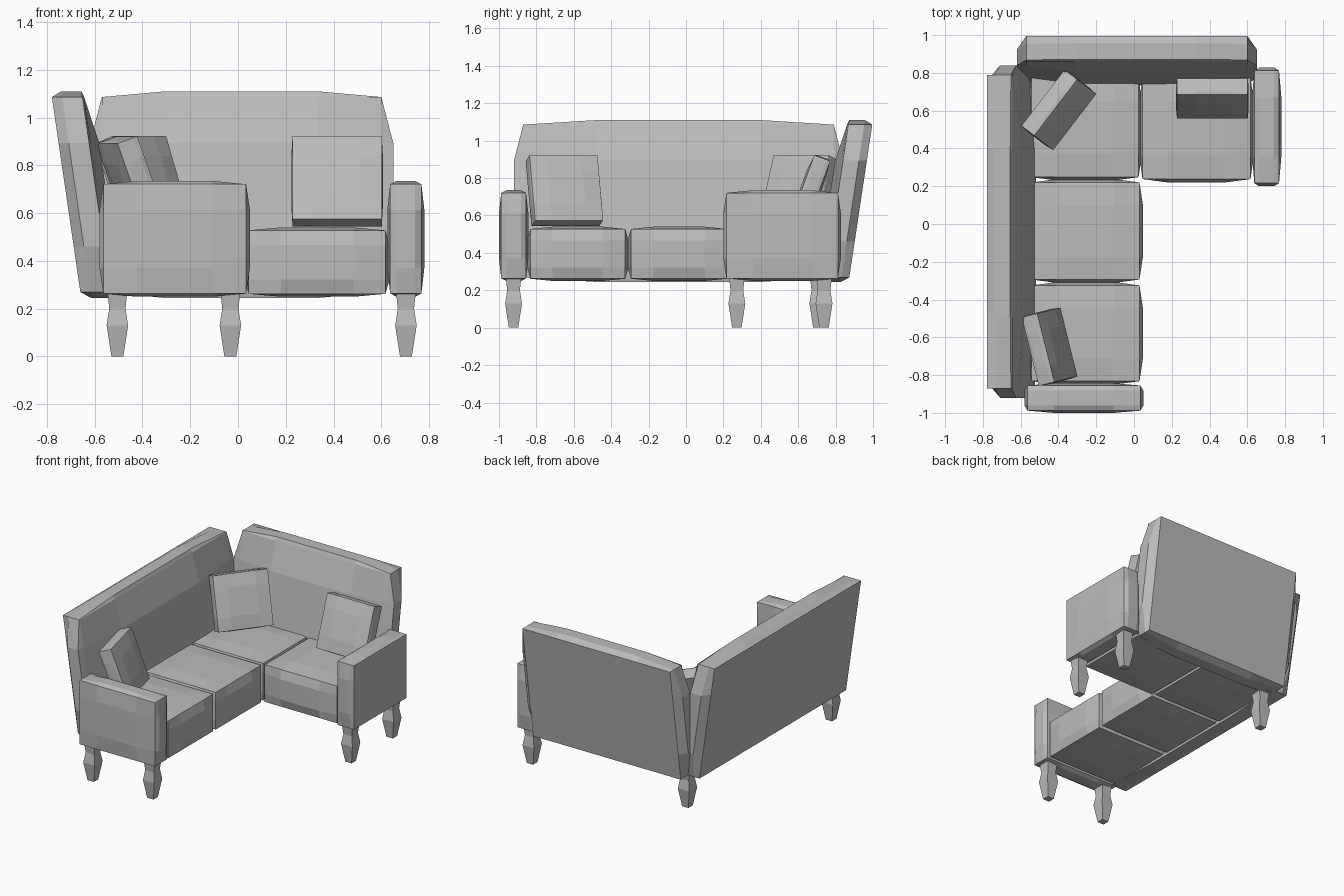
import bpy, bmesh, math
from mathutils import Matrix, Vector

if "Cube" in bpy.data.objects:
    bpy.data.objects.remove(bpy.data.objects["Cube"])

fabric = bpy.data.materials.new("grey fabric")
fabric.diffuse_color = (0.5, 0.5, 0.5, 1)
fabric.use_nodes = True
fabric.node_tree.nodes["Principled BSDF"].inputs["Base Color"].default_value = fabric.diffuse_color
STEPS = (-1, -0.5, 0.5, 1)


def finish(name, bm):
    bmesh.ops.recalc_face_normals(bm, faces=bm.faces)
    me = bpy.data.meshes.new(name)
    bm.to_mesh(me)
    bm.free()
    me.materials.append(fabric)
    ob = bpy.data.objects.new(name, me)
    bpy.context.collection.objects.link(ob)
    return ob


def padded_box(name, lo, hi, inset, warp=lambda p, u: p):
    """Box of 3x3 patches per side; its edges are drawn in so the faces bulge."""
    lo, hi = Vector(lo), Vector(hi)
    mid, half = (lo + hi) / 2, (hi - lo) / 2
    bm = bmesh.new()
    verts = {}

    def vert(u):
        if u not in verts:
            on_edge = sum(abs(c) == 1 for c in u) > 1
            p = Vector([u[k] * half[k] for k in range(3)])
            for k in range(3):
                if on_edge and abs(u[k]) == 1:
                    p[k] -= u[k] * inset[k]
            verts[u] = bm.verts.new(warp(p + mid, u))
        return verts[u]

    for axis in range(3):
        for side in (-1, 1):
            for i in range(3):
                for j in range(3):
                    quad = []
                    for a, b in ((i, j), (i + 1, j), (i + 1, j + 1), (i, j + 1)):
                        u = [STEPS[a], STEPS[b]]
                        u.insert(axis, side)
                        quad.append(vert(tuple(u)))
                    bm.faces.new(quad)
    return finish(name, bm)


# seat cushions along the left and rear
soft = (0.018, 0.018, 0.012)
for name, x0, x1, y0, y1 in (
        ("front_seat", -0.56, 0.047, -0.85, -0.307),
        ("middle_seat", -0.56, 0.047, -0.312, 0.238),
        ("corner_seat", -0.56, 0.042, 0.230, 0.79),
        ("right_seat", 0.027, 0.635, 0.22, 0.79)):
    padded_box(name, (x0, y0, 0.25), (x1, y1, 0.54), soft)

# armrests
padded_box("front_arm", (-0.58, -1.0, 0.25), (0.05, -0.843, 0.735), (0.016, 0.012, 0.014))
padded_box("right_arm", (0.625, 0.2, 0.25), (0.78, 0.828, 0.735), (0.012, 0.016, 0.014))


# reclined backrests, flat behind and padded in front
def lean_left(p, u):
    if u[0] == -1:
        p.x = -0.72
    p.x -= 0.146 * (p.z - 0.68)
    return p


def lean_rear(p, u):
    if u[1] == 1:
        p.y = 0.935
    p.y += 0.15 * (p.z - 0.68)
    return p


padded_box("left_backrest", (-0.72, -0.92, 0.245), (-0.55, 0.84, 1.11),
           (0.035, 0.05, 0.024), lean_left)
padded_box("rear_backrest", (-0.62, 0.765, 0.245), (0.65, 0.935, 1.11),
           (0.05, 0.035, 0.024), lean_rear)

# loose pillows, leaning back 20 degrees
for name, x, y, yaw in (("right_pillow", 0.415, 0.665, 0),
                        ("corner_pillow", -0.398, 0.604, 52.5),
                        ("front_pillow", -0.447, -0.65, 104)):
    ob = padded_box(name, (-0.192, -0.055, -0.19), (0.192, 0.055, 0.19), (0.005, 0.01, 0.005))
    ob.data.transform(Matrix.Translation((x, y, 0.733))
                      @ Matrix.Rotation(math.radians(yaw), 4, 'Z')
                      @ Matrix.Rotation(math.radians(-20), 4, 'X'))

# square turned legs
PROFILE = ((0, 0.025), (0.13, 0.045), (0.2, 0.034), (0.265, 0.041))
for name, x, y in (("front_left_leg", -0.505, -0.922), ("front_inner_leg", -0.032, -0.922),
                   ("right_front_leg", 0.703, 0.272), ("right_rear_leg", 0.703, 0.738),
                   ("corner_leg", -0.505, 0.705)):
    bm = bmesh.new()
    rings = [[bm.verts.new((x + sx * r, y + sy * r, z))
              for sx, sy in ((-1, -1), (1, -1), (1, 1), (-1, 1))] for z, r in PROFILE]
    for a, b in zip(rings, rings[1:]):
        for k in range(4):
            n = (k + 1) % 4
            bm.faces.new((a[k], a[n], b[n], b[k]))
    bm.faces.new(rings[0])
    bm.faces.new(rings[-1])
    finish(name, bm)
